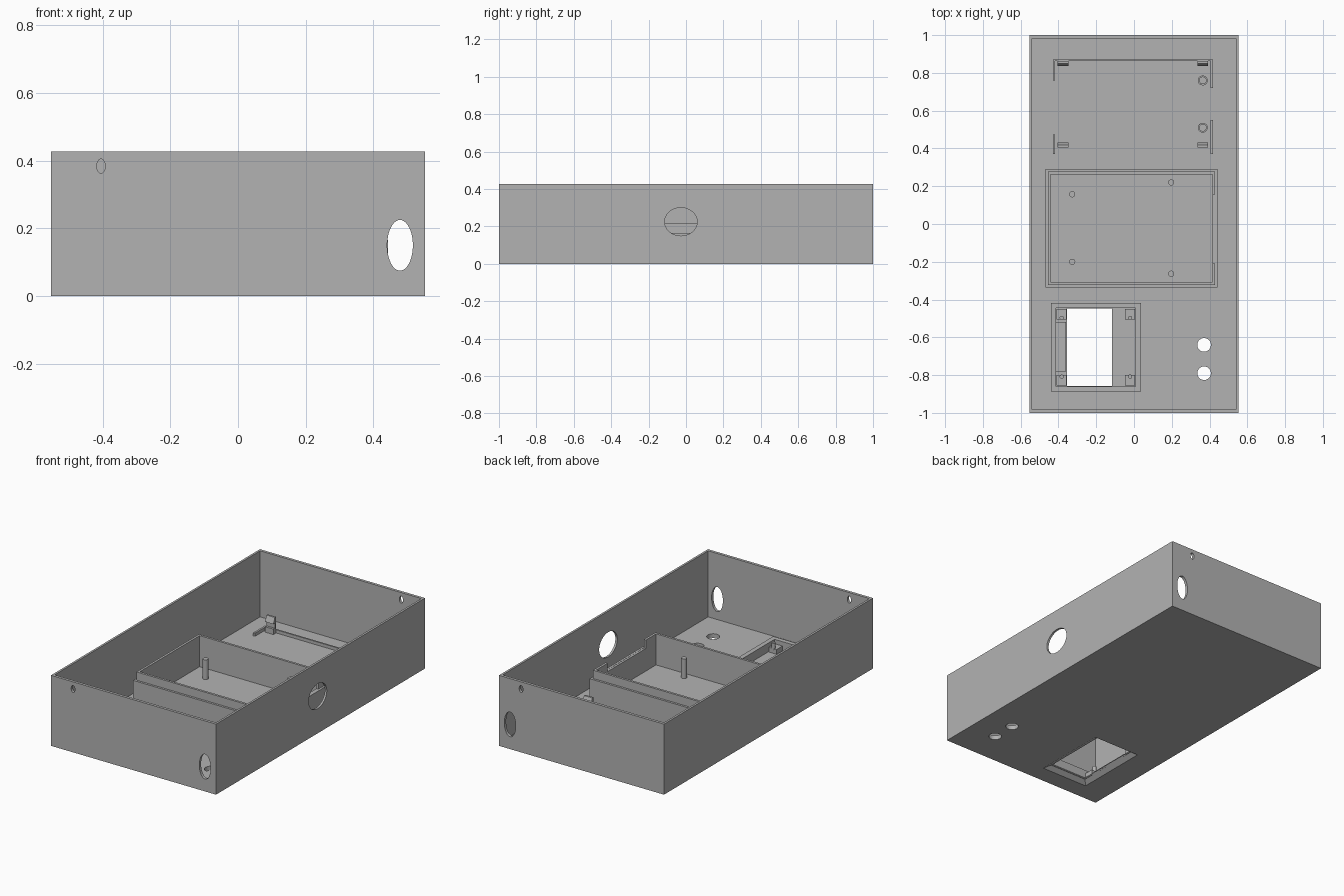
import bpy, bmesh, math
from mathutils import Matrix, Vector

if "Cube" in bpy.data.objects:
    bpy.data.objects.remove(bpy.data.objects["Cube"])

grey = bpy.data.materials.new("plain_grey")
grey.diffuse_color = (0.45, 0.45, 0.45, 1)
grey.use_nodes = True
grey.node_tree.nodes["Principled BSDF"].inputs["Base Color"].default_value = grey.diffuse_color
W, L, H, FLOOR = 0.553, 1.0, 0.427, 0.027   # half width, half length, height, floor


def finish(name, bm):
    bmesh.ops.recalc_face_normals(bm, faces=bm.faces)
    me = bpy.data.meshes.new(name)
    bm.to_mesh(me)
    bm.free()
    me.materials.append(grey)
    ob = bpy.data.objects.new(name, me)
    bpy.context.collection.objects.link(ob)
    return ob


def box(name, x0, x1, y0, y1, z0, z1, top=None):
    """Box; top gives other x and y limits for a tapered upper end."""
    bm = bmesh.new()
    a = (x0, x1, y0, y1)
    rings = []
    for (p, q, r, s), z in ((a, z0), (top or a, z1)):
        rings.append([bm.verts.new(c) for c in ((p, r, z), (q, r, z), (q, s, z), (p, s, z))])
    bm.faces.new(rings[0])
    bm.faces.new(rings[1])
    for i in range(4):
        j = (i + 1) % 4
        bm.faces.new((rings[0][i], rings[0][j], rings[1][j], rings[1][i]))
    return finish(name, bm)


def rod(name, centre, r1, r2, depth, axis="Z", sides=32):
    """Elliptic cylinder; r1, r2 are radii across the axis."""
    bm = bmesh.new()
    bmesh.ops.create_cone(bm, cap_ends=True, segments=sides, radius1=1, radius2=1, depth=1)
    m = Matrix.Diagonal((r1, r2, depth, 1))
    if axis == "Y":      # r1 along x, r2 along z
        m = Matrix.Rotation(math.pi / 2, 4, "X") @ m
    elif axis == "X":    # r1 along z, r2 along y
        m = Matrix.Rotation(math.pi / 2, 4, "Y") @ m
    bm.transform(Matrix.Translation(Vector(centre)) @ m)
    return finish(name, bm)


def cut(target, cutters):
    for c in cutters:
        mod = target.modifiers.new("cut", "BOOLEAN")
        mod.operation, mod.solver, mod.object = "DIFFERENCE", "EXACT", c
    bpy.context.view_layer.update()
    dg = bpy.context.evaluated_depsgraph_get()
    me = bpy.data.meshes.new_from_object(target.evaluated_get(dg))
    target.modifiers.clear()
    target.data = me
    for c in cutters:
        bpy.data.objects.remove(c)


def smooth(ob):
    bpy.ops.object.select_all(action="DESELECT")
    ob.select_set(True)
    bpy.context.view_layer.objects.active = ob
    bpy.ops.object.shade_smooth_by_angle(angle=math.radians(30))


def ring(name, outer, t, z0, z1):
    """Rectangular wall of thickness t."""
    x0, x1, y0, y1 = outer
    ob = box(name, x0, x1, y0, y1, z0, z1)
    cut(ob, [box("cutter", x0 + t, x1 - t, y0 + t, y1 - t, z0 - 0.1, z1 + 0.1)])
    return ob


# Open case with cable, screw, button and display holes
case = box("case", -W, W, -L, L, 0, H)
holes = [box("cutter", -W + 0.013, W - 0.013, -L + 0.017, L - 0.017, FLOOR, H + 0.1)]
for s in (-1, 1):
    holes.append(rod("cutter", (0.479, s * L, 0.15), 0.038, 0.075, 0.1, "Y", 48))
    holes.append(rod("cutter", (s * 0.405, s * L, 0.384), 0.0125, 0.021, 0.1, "Y", 24))
holes.append(rod("cutter", (W, -0.027, 0.225), 0.075, 0.087, 0.1, "X", 48))
for y in (-0.64, -0.79):
    holes.append(rod("cutter", (0.371, y, 0), 0.036, 0.036, 0.2))
holes.append(box("cutter", -0.388, -0.067, -0.892, -0.428, -0.002, FLOOR + 0.002,
                 top=(-0.352, -0.12, -0.855, -0.45)))
cut(case, holes)
smooth(case)

# Battery compartment: outer ledge and taller inner lip with a cable notch
ledge = ring("compartment_wall", (-0.468, 0.443, -0.335, 0.29), 0.014, FLOOR - 0.01, 0.165)
lip = ring("compartment_lip", (-0.455, 0.43, -0.322, 0.277), 0.014, FLOOR - 0.01, 0.215)
cut(lip, [box("cutter", 0.39, 0.46, -0.21, 0.155, 0.164, 0.3)])

# Standoffs inside the compartment
for i, (x, y) in enumerate(((-0.327, 0.157), (-0.327, -0.2), (0.197, 0.22), (0.197, -0.263))):
    smooth(rod(f"standoff_{i}", (x, y, 0.083), 0.016, 0.016, 0.126, sides=24))

# Display frame with corner posts, pins and side strip
ring("display_frame", (-0.44, 0.037, -0.888, -0.418), 0.028, FLOOR - 0.005, 0.08)
for x in (-0.383, -0.021):
    for y in (-0.808, -0.497):
        dy = -0.02 if y < -0.6 else 0.02
        box("display_post", x - 0.026, x + 0.026, y + dy - 0.028, y + dy + 0.028, FLOOR - 0.005, 0.056)
        smooth(rod("display_pin", (x, y, 0.068), 0.011, 0.011, 0.04, sides=16))
box("display_strip", -0.412, -0.36, -0.78, -0.52, FLOOR - 0.005, 0.036)

# Low rails around the circuit board area
for x0, x1, y0, y1 in ((-0.43, -0.418, 0.76, 0.872), (-0.43, -0.418, 0.37, 0.475),
                       (0.405, 0.417, 0.72, 0.872), (0.405, 0.417, 0.37, 0.55),
                       (-0.43, 0.417, 0.862, 0.872)):
    box("board_rail", x0, x1, y0, y1, FLOOR - 0.005, 0.046)

# Snap clips: upright tongue with a tapered hook facing the board
for x in (-0.376, 0.364):
    for y, d in ((0.862, -1), (0.405, 1)):
        top = 0.125
        a, b = sorted((y, y + d * 0.012))
        c, e = sorted((y, y + d * 0.026))
        box("clip_tongue", x - 0.028, x + 0.028, a, b, FLOOR - 0.005, top)
        box("clip_hook", x - 0.028, x + 0.028, c, e, 0.09, top, top=(x - 0.028, x + 0.028, a, b))
        box("clip_base", x - 0.028, x + 0.028, c, e, FLOOR - 0.005, 0.06)

# Board locating pins
for y in (0.76, 0.51):
    smooth(rod("board_post", (0.364, y, 0.034), 0.026, 0.026, 0.024))
    smooth(rod("board_pin", (0.364, y, 0.045), 0.02, 0.02, 0.046))
